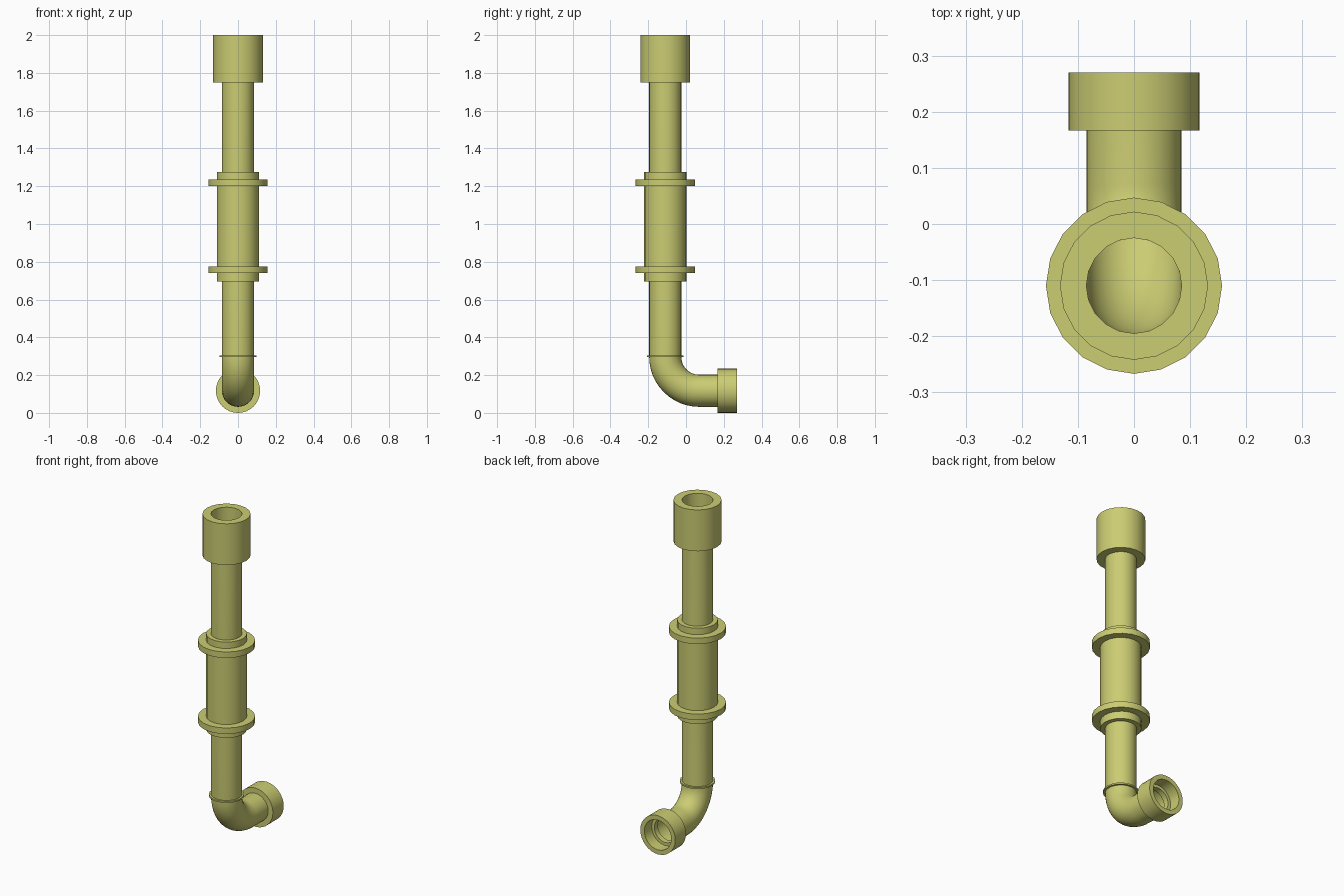
import bpy, bmesh, math
from mathutils import Vector, Matrix

if "Cube" in bpy.data.objects:
    bpy.data.objects.remove(bpy.data.objects["Cube"])

AXIS_Y = -0.11      # upright pipe axis
LOW_Z = 0.117       # outlet axis height
BEND = 0.18         # elbow radius
R = 0.085           # pipe radius

mat = bpy.data.materials.new("olive_yellow")
mat.diffuse_color = (0.6, 0.61, 0.17, 1)
mat.use_nodes = True
mat.node_tree.nodes["Principled BSDF"].inputs["Base Color"].default_value = mat.diffuse_color


def finish(name, bm):
    me = bpy.data.meshes.new(name)
    bm.to_mesh(me)
    bm.free()
    me.materials.append(mat)
    ob = bpy.data.objects.new(name, me)
    bpy.context.collection.objects.link(ob)
    bpy.context.view_layer.objects.active = ob
    ob.select_set(True)
    bpy.ops.object.shade_smooth_by_angle(angle=math.radians(35))
    ob.select_set(False)
    return ob


def skin(bm, rings, loop=False):
    pairs = list(zip(rings, rings[1:]))
    if loop:
        pairs.append((rings[-1], rings[0]))
    n = len(rings[0])
    for a, b in pairs:
        for i in range(n):
            j = (i + 1) % n
            bm.faces.new((a[i], a[j], b[j], b[i]))


def lathe(name, profile, matrix, sides=20, loop=False):
    """Turn (radius, height) points round the local z axis."""
    bm = bmesh.new()
    rings = [[bm.verts.new(matrix @ Vector((r * math.cos(2 * math.pi * i / sides),
                                            r * math.sin(2 * math.pi * i / sides), h)))
              for i in range(sides)] for r, h in profile]
    skin(bm, rings, loop)
    return finish(name, bm)


def band(r, z0, z1, inner=R):
    return [(inner, z0), (r, z0), (r, z1), (inner, z1)]


upright = Matrix.Translation((0, AXIS_Y, 0))
outlet = Matrix.Translation((0, 0, LOW_Z)) @ Matrix.Rotation(-math.pi / 2, 4, 'X')

# Bent pipe: straight riser, quarter elbow, short outlet run
cy, cz = AXIS_Y + BEND, LOW_Z + BEND
path = [(AXIS_Y, 2.0, 0.0)]
for k in range(13):
    a = math.pi / 2 * k / 12
    path.append((cy - BEND * math.cos(a), cz - BEND * math.sin(a), a))
path.append((0.2, LOW_Z, math.pi / 2))
bm = bmesh.new()
rings = []
for y, z, a in path:
    ring = []
    for i in range(32):
        t = 2 * math.pi * i / 32
        s = R * math.sin(t)
        ring.append(bm.verts.new((R * math.cos(t), y + s * math.cos(a), z + s * math.sin(a))))
    rings.append(ring)
skin(bm, rings[::-1])
finish("bent_pipe", bm)

# Top socket, middle sleeve with its two flanges, and the thin elbow ring
lathe("top_socket", band(0.132, 1.75, 2.0), upright)
lathe("middle_sleeve", band(0.112, 0.695, 1.275), upright)
for name, z in (("lower_flange", 0.74), ("upper_flange", 1.2)):
    lathe(name, band(0.157, z, z + 0.036, 0.11), upright)
lathe("elbow_ring", band(0.097, 0.295, 0.304), upright)

# Outlet collar with a stepped bore
lathe("outlet_collar", [(R, 0.167), (0.117, 0.167), (0.117, 0.27), (0.09, 0.27),
                        (0.09, 0.2), (0.072, 0.2), (0.072, 0.167)],
      outlet, 32, loop=True)
